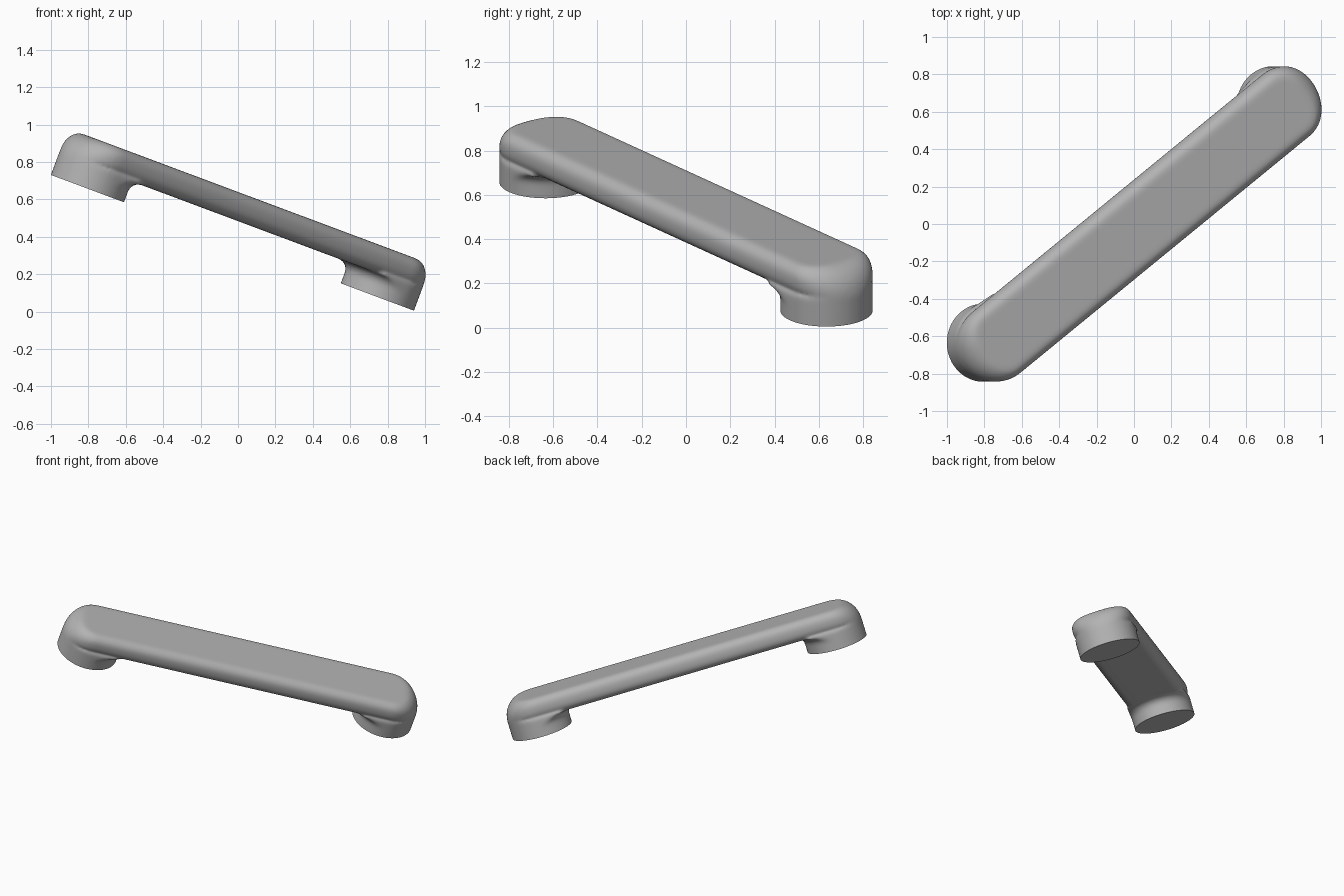
import bpy, bmesh, math
from mathutils import Matrix, Vector

cube = bpy.data.objects.get("Cube")
if cube:
    bpy.data.objects.remove(cube, do_unlink=True)

HALF = 1.043            # half distance between the foot centres
R = 0.209               # foot radius and half width of the bar
LOW, TOP = 0.119, 0.265 # underside and top of the bar
SEG = 32


def skin(bm, rings):
    """Join closed rings of points into a capped solid."""
    rows = [[bm.verts.new(p) for p in ring] for ring in rings]
    n = len(rows[0])
    for a, b in zip(rows, rows[1:]):
        for i in range(n):
            j = (i + 1) % n
            bm.faces.new((a[i], a[j], b[j], b[i]))
    bm.faces.new(rows[0][::-1])
    bm.faces.new(rows[-1])


def bar_ring(step, upper):
    """Rounded-end outline; the top edge is softer at the two tips."""
    ring = []
    for side in (1, -1):
        for i in range(SEG + 1):
            t = -math.pi / 2 + math.pi * i / SEG
            tip = math.cos(t) ** 2
            rh = 0.06 + (0.06 * tip if upper else -0.05 * tip)
            rv = 0.06 + (0.085 * tip if upper else -0.05 * tip)
            r = R - rh * (1 - math.cos(step))
            z = TOP - rv * (1 - math.sin(step)) if upper else LOW + rv * (1 - math.sin(step))
            ring.append((side * (HALF + r * math.cos(t)), side * r * math.sin(t), z))
    return ring


def foot_ring(side, r, z):
    """Circle that flares only towards the middle, kept inside the bar outline."""
    ring = []
    for i in range(2 * SEG):
        t = math.pi * i / SEG
        x, y = r * math.cos(t), r * math.sin(t)
        if x > 0:
            x, y = R * math.cos(t), R * math.sin(t)
        y = max(-R, min(R, y))
        ring.append((side * (HALF + x), side * y, z))
    return ring


bm = bmesh.new()

# Bar with rounded edges
steps = [math.pi / 2 * i / 8 for i in range(9)]
skin(bm, [bar_ring(s, False) for s in reversed(steps)] + [bar_ring(s, True) for s in steps])

# Two feet, each with a fillet running into the underside of the bar
FILLET = 0.055
for side in (1, -1):
    rings = [foot_ring(side, R, -0.06)]
    for s in steps:
        rings.append(foot_ring(side, R + FILLET * (1 - math.cos(s)),
                               LOW - FILLET * (1 - math.sin(s))))
    rings.append(foot_ring(side, R + FILLET, LOW + 0.012))
    skin(bm, rings)

bmesh.ops.recalc_face_normals(bm, faces=bm.faces)
mesh = bpy.data.meshes.new("pull_handle")
bm.to_mesh(mesh)
bm.free()
handle = bpy.data.objects.new("pull_handle", mesh)
bpy.context.collection.objects.link(handle)

# Fuse the parts into one soft skin
fuse = handle.modifiers.new("fuse", "REMESH")
fuse.mode = "VOXEL"
fuse.voxel_size = 0.01
soften = handle.modifiers.new("soften", "SMOOTH")
soften.factor = 0.5
soften.iterations = 8
graph = bpy.context.evaluated_depsgraph_get()
fused = bpy.data.meshes.new_from_object(handle.evaluated_get(graph))
handle.modifiers.clear()

# Trim the feet flat
bm = bmesh.new()
bm.from_mesh(fused)
cut = bmesh.ops.bisect_plane(bm, geom=bm.verts[:] + bm.edges[:] + bm.faces[:],
                             plane_co=(0, 0, 0), plane_no=(0, 0, 1), clear_inner=True)
rim = [e for e in cut["geom_cut"] if isinstance(e, bmesh.types.BMEdge)]
bmesh.ops.holes_fill(bm, edges=rim, sides=0)
bmesh.ops.recalc_face_normals(bm, faces=bm.faces)
bm.to_mesh(fused)
bm.free()
handle.data = fused

# Tilted placement
tilt = math.radians(20.5)
up = Vector((math.sin(tilt), 0, math.cos(tilt)))
along = Vector((1.55, 1.27, -0.583))
along = (along - up * along.dot(up)).normalized()
across = up.cross(along)
turn = Matrix((along, across, up)).transposed().to_4x4()
fused.transform(Matrix.Translation((-0.03, 0, 0.368)) @ turn)

# Plain grey finish
grey = bpy.data.materials.new("grey")
grey.use_nodes = True
colour = (0.45, 0.45, 0.45, 1)
grey.diffuse_color = colour
grey.node_tree.nodes["Principled BSDF"].inputs["Base Color"].default_value = colour
fused.materials.clear()
fused.materials.append(grey)

bpy.ops.object.select_all(action="DESELECT")
handle.select_set(True)
bpy.context.view_layer.objects.active = handle
bpy.ops.object.shade_smooth_by_angle(angle=math.radians(40))
